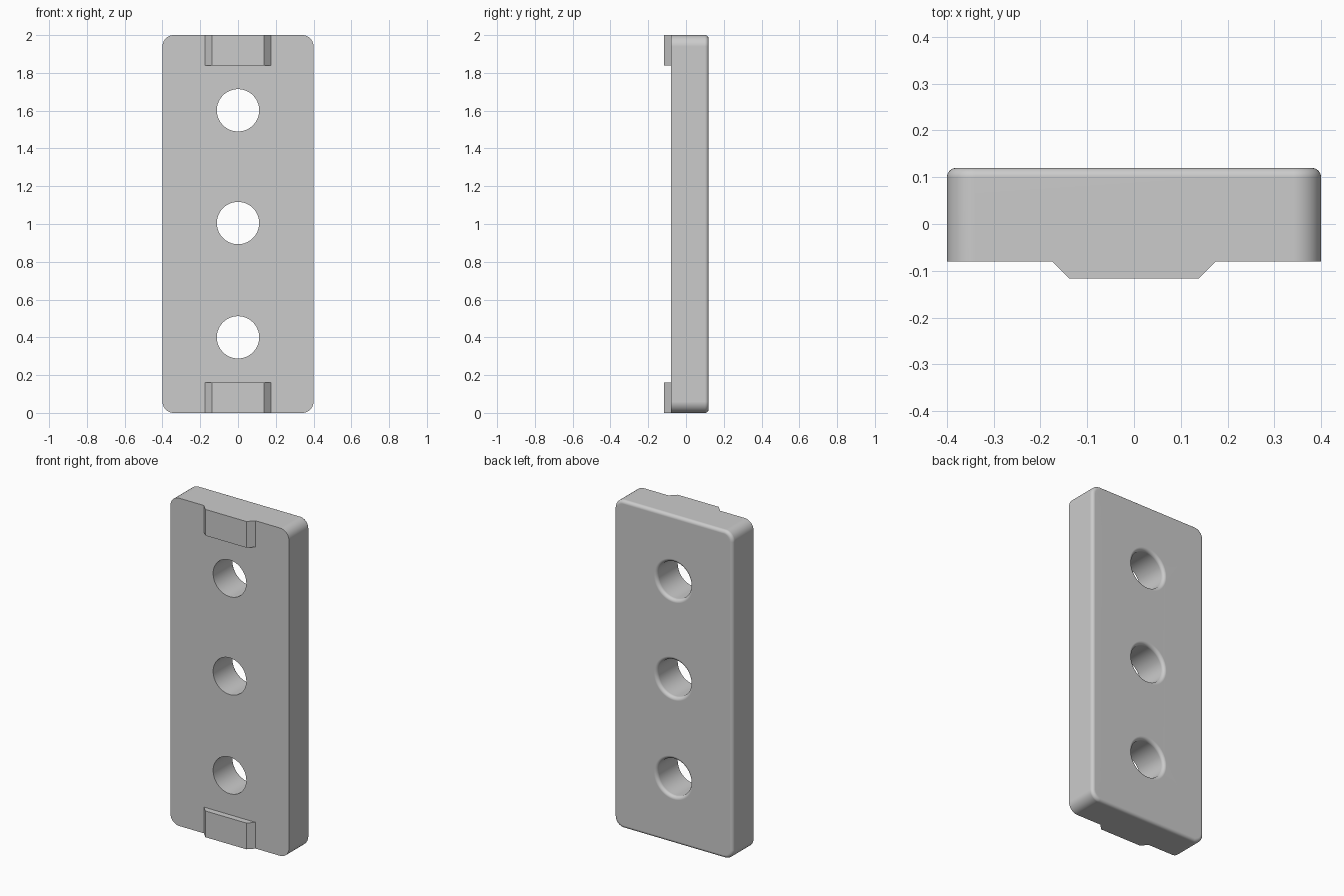
import bpy, bmesh
from math import sin, cos, pi, radians

cube = bpy.data.objects.get("Cube")
if cube:
    bpy.data.objects.remove(cube)

HALF_W, HEIGHT = 0.4, 2.0
FRONT, BACK = -0.08, 0.12
CORNER, ROUND = 0.06, 0.02
HOLE_R, HOLE_Z = 0.112, (0.4, 1.005, 1.602)

grey = bpy.data.materials.new("matte_grey")
grey.use_nodes = True
grey.diffuse_color = (0.6, 0.6, 0.6, 1)
grey.node_tree.nodes["Principled BSDF"].inputs["Base Color"].default_value = (0.6, 0.6, 0.6, 1)


def finish(bm, name):
    bmesh.ops.recalc_face_normals(bm, faces=bm.faces)
    mesh = bpy.data.meshes.new(name)
    bm.to_mesh(mesh)
    bm.free()
    mesh.materials.append(grey)
    obj = bpy.data.objects.new(name, mesh)
    bpy.context.collection.objects.link(obj)
    return obj


def outline(inset, steps=12):
    """Rounded rectangle in x and z, shrunk by inset."""
    r, pts = CORNER - inset, []
    for i, (sx, sz) in enumerate([(1, 1), (-1, 1), (-1, -1), (1, -1)]):
        cx, cz = sx * (HALF_W - CORNER), HEIGHT / 2 + sz * (HEIGHT / 2 - CORNER)
        for k in range(steps + 1):
            a = (i + k / steps) * pi / 2
            pts.append((cx + r * cos(a), cz + r * sin(a)))
    return pts


def circle(z, inset, steps=64):
    """Hole outline, widened by inset."""
    r = HOLE_R + inset
    return [(r * cos(2 * pi * k / steps), z + r * sin(2 * pi * k / steps)) for k in range(steps)]


def wall(bm, shape):
    """Straight wall from the front, ending in a rounded back edge; returns end edges."""
    levels = [(FRONT, 0)]
    for k in range(9):
        a = k / 8 * pi / 2
        levels.append((BACK - ROUND + ROUND * sin(a), ROUND * (1 - cos(a))))
    rings = [[bm.verts.new((x, y, z)) for x, z in shape(inset)] for y, inset in levels]
    n = len(rings[0])
    for low, high in zip(rings, rings[1:]):
        for i in range(n):
            j = (i + 1) % n
            bm.faces.new((low[i], low[j], high[j], high[i]))
    return [[bm.edges.get((r[i], r[(i + 1) % n])) for i in range(n)] for r in (rings[0], rings[-1])]


# Plate with three through holes
bm = bmesh.new()
walls = [wall(bm, outline)]
for z in HOLE_Z:
    walls.append(wall(bm, lambda inset, z=z: circle(z, inset)))
for end, direction in ((0, -1), (1, 1)):
    edges = [e for w in walls for e in w[end]]
    bmesh.ops.triangle_fill(bm, edges=edges, use_beauty=True, normal=(0, direction, 0))
plate = finish(bm, "plate")
bpy.context.view_layer.objects.active = plate
plate.select_set(True)
bpy.ops.object.shade_smooth_by_angle(angle=radians(30))
weighted = plate.modifiers.new("weighted_normals", "WEIGHTED_NORMAL")
weighted.keep_sharp = True

# Tapered locating lugs at both ends of the front, open where they meet the plate
LUG = [(-0.175, FRONT), (-0.138, -0.117), (0.138, -0.117), (0.175, FRONT)]
for name, z0, z1 in (("lower_lug", 0, 0.16), ("upper_lug", 1.84, HEIGHT)):
    bm = bmesh.new()
    low, high = [[bm.verts.new((x, y, z)) for x, y in LUG] for z in (z0, z1)]
    bm.faces.new(low[::-1])
    bm.faces.new(high)
    for i in range(3):
        bm.faces.new((low[i], low[i + 1], high[i + 1], high[i]))
    finish(bm, name)
